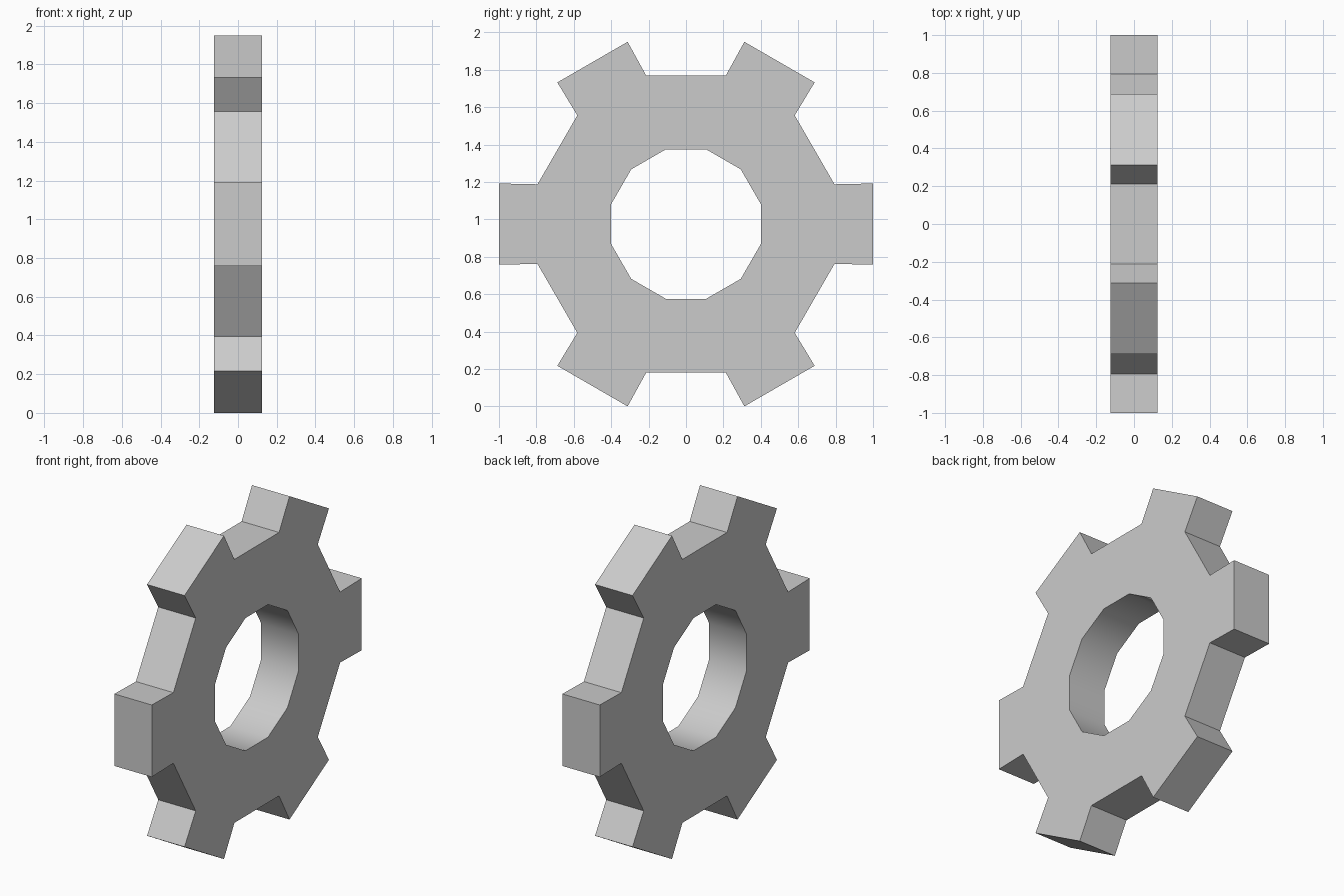
import bpy, bmesh
from math import sin, cos, radians

if "Cube" in bpy.data.objects:
    bpy.data.objects.remove(bpy.data.objects["Cube"])

TEETH = 6
HALF_DEPTH = 0.125
CENTRE_Z = 0.975
HOLE_R, ROOT_R = 0.414, 0.822
TIP_Y, TIP_HALF = 1.0, 0.217

bm = bmesh.new()


def point(y, z, turn=0.0):
    """Vertex on the left face of the gear, turned about its centre."""
    c, s = cos(turn), sin(turn)
    return bm.verts.new((-HALF_DEPTH, y * c - z * s, y * s + z * c + CENTRE_Z))


# Twelve-sided ring
angles = [radians(15 + 30 * i) for i in range(2 * TEETH)]
hole = [point(HOLE_R * cos(a), HOLE_R * sin(a)) for a in angles]
root = [point(ROOT_R * cos(a), ROOT_R * sin(a)) for a in angles]
n = len(angles)
for i in range(n):
    j = (i + 1) % n
    bm.faces.new((hole[i], root[i], root[j], hole[j]))

# Teeth on every other side
for k in range(TEETH):
    turn = radians(60 * k)
    low = point(TIP_Y, -TIP_HALF, turn)
    high = point(TIP_Y, TIP_HALF, turn)
    bm.faces.new((root[2 * k - 1], low, high, root[2 * k]))

# Thickness
ext = bmesh.ops.extrude_face_region(bm, geom=bm.faces[:], use_keep_orig=True)
moved = [g for g in ext["geom"] if isinstance(g, bmesh.types.BMVert)]
bmesh.ops.translate(bm, verts=moved, vec=(2 * HALF_DEPTH, 0, 0))
bmesh.ops.recalc_face_normals(bm, faces=bm.faces[:])

mesh = bpy.data.meshes.new("gear")
bm.to_mesh(mesh)
bm.free()
gear = bpy.data.objects.new("gear", mesh)
bpy.context.collection.objects.link(gear)

# Smooth hole wall, sharp edges elsewhere
bpy.context.view_layer.objects.active = gear
gear.select_set(True)
bpy.ops.object.shade_smooth_by_angle(angle=radians(35))
